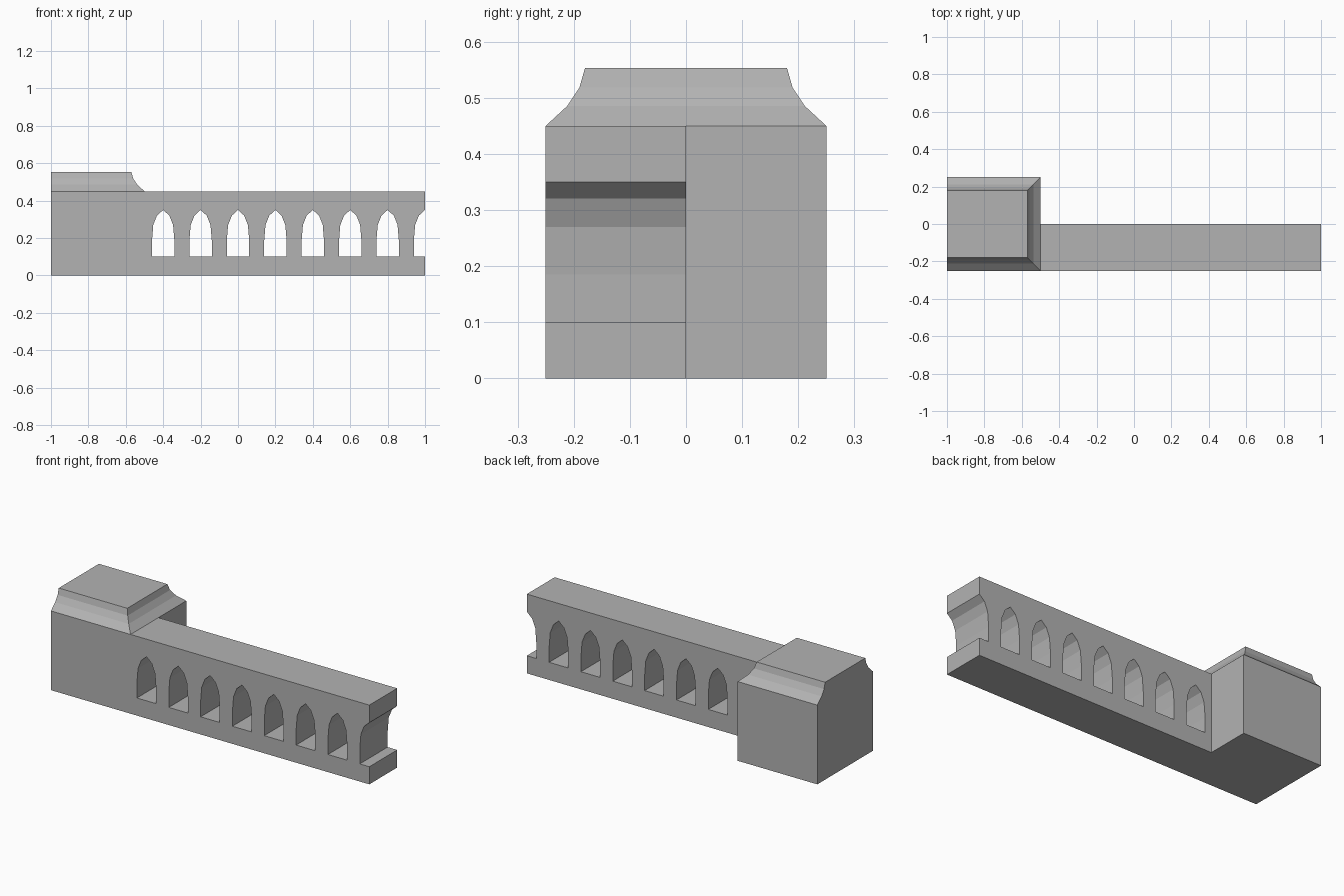
import bpy, bmesh

if "Cube" in bpy.data.objects:
    bpy.data.objects.remove(bpy.data.objects["Cube"])

# Dark grey stone
stone = bpy.data.materials.new("stone")
stone.diffuse_color = (0.45, 0.45, 0.45, 1)
stone.use_nodes = True
stone.node_tree.nodes["Principled BSDF"].inputs["Base Color"].default_value = stone.diffuse_color


def finish(bm, name, joint):
    """Clean up, open the hidden joint faces and make the object."""
    bmesh.ops.remove_doubles(bm, verts=bm.verts, dist=1e-5)
    bmesh.ops.recalc_face_normals(bm, faces=bm.faces)
    hidden = [f for f in bm.faces if all(joint(v.co) for v in f.verts)]
    bmesh.ops.delete(bm, geom=hidden, context='FACES')
    mesh = bpy.data.meshes.new(name)
    bm.to_mesh(mesh)
    bm.free()
    mesh.materials.append(stone)
    obj = bpy.data.objects.new(name, mesh)
    bpy.context.collection.objects.link(obj)
    return obj


# Arcaded wall: mirrored half bays, the last one ending mid-window
BAYS, STEP, HEIGHT = 8, 0.2, 0.45
Y0, Y1 = -0.25, 0.0
ARCH = [(0, 0.1), (0.06, 0.1), (0.06, 0.185), (0.053, 0.27), (0.033, 0.32), (0, 0.35)]
PROFILE = [(0.1, 0), (0, 0)] + ARCH + [(0, HEIGHT), (0.1, HEIGHT)]


def half_bay(bm, cx, side, is_end):
    front = [bm.verts.new((cx + side * x, Y0, z)) for x, z in PROFILE]
    back = [bm.verts.new((cx + side * x, Y1, z)) for x, z in PROFILE]
    bm.faces.new(front)
    bm.faces.new(back)
    n = len(PROFILE)
    for i in range(n):
        j = (i + 1) % n
        (xa, za), (xb, zb) = PROFILE[i], PROFILE[j]
        # vertical seams between half bays stay open inside the wall
        at_seam = abs(xa - xb) < 1e-6 and (xa == 0 or xa == 0.1)
        outer = is_end and abs(cx + side * xa - 1.0) < 1e-6
        start = abs(cx + side * xa + 0.5) < 1e-6
        if not at_seam or outer or start:
            bm.faces.new((front[i], front[j], back[j], back[i]))


wall = bmesh.new()
for k in range(BAYS):
    last = k == BAYS - 1
    for side in ((-1,) if last else (-1, 1)):
        half_bay(wall, -0.4 + k * STEP, side, last)
finish(wall, "arcade_wall", lambda p: abs(p.x + 0.5) < 1e-4)

# End block with a concave cap, flat on its left side
RINGS = [(0, 0), (0.45, 0), (0.485, 0.038), (0.518, 0.06), (0.553, 0.07)]
block = bmesh.new()
loops = []
for z, inset in RINGS:
    h, r = 0.25 - inset, -0.5 - inset
    outline = [(-1, -h), (r, -h), (r, 0), (r, h), (-1, h)]
    loops.append([block.verts.new((x, y, z)) for x, y in outline])
for low, high in zip(loops, loops[1:]):
    for i in range(5):
        j = (i + 1) % 5
        block.faces.new((low[i], low[j], high[j], high[i]))
block.faces.new(loops[0])
block.faces.new(loops[-1])
finish(block, "end_block",
       lambda p: abs(p.x + 0.5) < 1e-4 and p.y < 1e-4 and p.z < 0.46)
